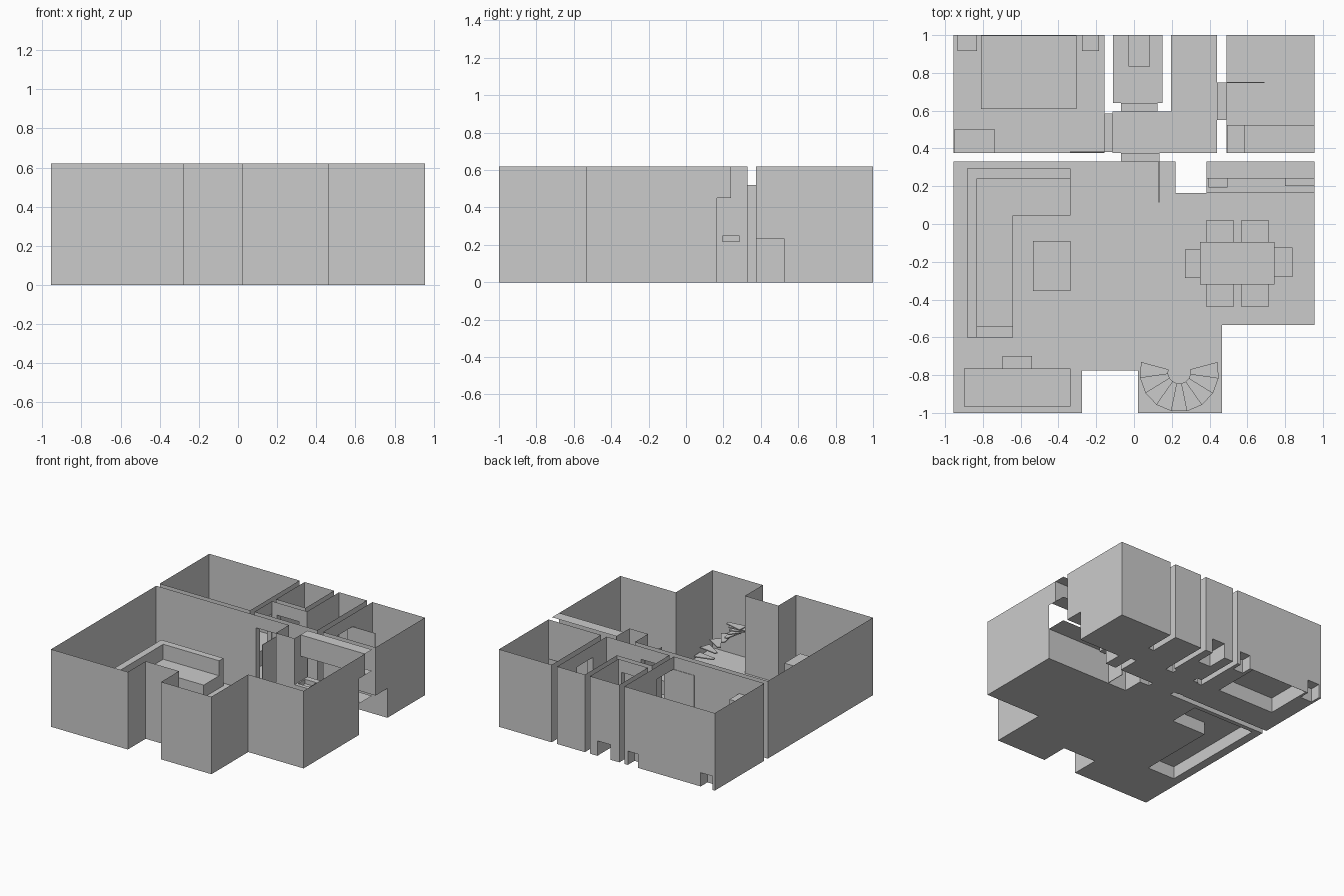
import bpy, bmesh, math
from mathutils import Vector

cube = bpy.data.objects.get("Cube")
if cube:
    bpy.data.objects.remove(cube, do_unlink=True)

H, DOOR = 0.62, 0.52
grey = bpy.data.materials.new("plain_grey")
grey.use_nodes = True
grey.diffuse_color = (0.6, 0.6, 0.6, 1)
grey.node_tree.nodes["Principled BSDF"].inputs["Base Color"].default_value = (0.6, 0.6, 0.6, 1)


def finish(name, bm):
    bmesh.ops.remove_doubles(bm, verts=bm.verts, dist=1e-5)
    mesh = bpy.data.meshes.new(name)
    bm.to_mesh(mesh)
    bm.free()
    mesh.materials.append(grey)
    obj = bpy.data.objects.new(name, mesh)
    bpy.context.collection.objects.link(obj)
    return obj


def block(name, x0, x1, y0, y1, z0, z1, skip=""):
    """Box without the faces named in skip, such as '-z +y'."""
    bm = bmesh.new()
    bmesh.ops.create_cube(bm, size=1)
    gone = []
    for f in bm.faces:
        axis = max(range(3), key=lambda i: abs(f.normal[i]))
        if ("+" if f.normal[axis] > 0 else "-") + "xyz"[axis] in skip.split():
            gone.append(f)
    bmesh.ops.delete(bm, geom=gone, context="FACES")
    lo, hi = Vector((x0, y0, z0)), Vector((x1, y1, z1))
    for v in bm.verts:
        v.co = Vector([lo[i] if v.co[i] < 0 else hi[i] for i in range(3)])
    return finish(name, bm)


openings = []   # 3D boxes that are cut out of walls and floors


def cut(x0, x1, y0, y1, z0, z1):
    openings.append(((x0, y0, z0), (x1, y1, z1)))


def is_cut(p):
    return any(all(lo[i] < p[i] < hi[i] for i in range(3)) for lo, hi in openings)


def panel(bm, us, vs, place, axes, keep=lambda u, v: True):
    """Flat sheet of cells, leaving out those inside an opening."""
    grid = []
    for values, axis in zip((us, vs), axes):
        extra = [b[axis] for o in openings for b in o]
        grid.append(sorted(set(values) | {e for e in extra if min(values) < e < max(values)}))
    for u0, u1 in zip(grid[0], grid[0][1:]):
        for v0, v1 in zip(grid[1], grid[1][1:]):
            u, v = (u0 + u1) / 2, (v0 + v1) / 2
            if keep(u, v) and not is_cut(place(u, v)):
                corners = ((u0, v0), (u1, v0), (u1, v1), (u0, v1))
                bm.faces.new([bm.verts.new(place(a, b)) for a, b in corners])


def inside(outline, x, y):
    odd = False
    for (ax, ay), (bx, by) in zip(outline, outline[1:] + outline[:1]):
        if (ay > y) != (by > y) and x < ax + (y - ay) * (bx - ax) / (by - ay):
            odd = not odd
    return odd


def room(name, outline):
    bm = bmesh.new()
    panel(bm, [p[0] for p in outline], [p[1] for p in outline],
          lambda x, y: (x, y, 0), (0, 1), lambda x, y: inside(outline, x, y))
    finish(name + "_floor", bm)
    bm = bmesh.new()
    for (ax, ay), (bx, by) in zip(outline, outline[1:] + outline[:1]):
        if ax == bx:
            panel(bm, [ay, by], [0, H], lambda y, z, x=ax: (x, y, z), (1, 2))
        else:
            panel(bm, [ax, bx], [0, H], lambda x, z, y=ay: (x, y, z), (0, 2))
    finish(name + "_walls", bm)


def doorway(name, x0, x1, y0, y1, axis):
    """Passage between two rooms with floor, jambs and lintel."""
    dx, dy = (0.02, 0) if axis == "x" else (0, 0.02)
    cut(x0 - dx, x1 + dx, y0 - dy, y1 + dy, 0, DOOR)
    block(name, x0, x1, y0, y1, 0, DOOR, "-%s +%s" % (axis, axis))


def hollow(name, x0, x1, y0, y1, h, skip="", reach=0.02):
    """Furniture raised from the floor, open below and where it meets a wall."""
    gx0 = x0 - reach if "-x" in skip else x0
    gx1 = x1 + reach if "+x" in skip else x1
    gy0 = y0 - reach if "-y" in skip else y0
    gy1 = y1 + reach if "+y" in skip else y1
    cut(gx0, gx1, gy0, gy1, -0.01, h)
    block(name, x0, x1, y0, y1, 0, h, "-z " + skip)


# Doorways and open door leaves
doorway("bedroom_doorway", -0.155, -0.115, 0.38, 0.585, "x")
doorway("small_room_doorway", -0.07, 0.125, 0.595, 0.64, "y")
doorway("living_doorway", -0.07, 0.135, 0.33, 0.375, "y")
doorway("bathroom_doorway", 0.44, 0.49, 0.55, 0.75, "x")
block("living_door", 0.131, 0.135, 0.115, 0.33, 0, DOOR)
block("bedroom_door", -0.34, -0.155, 0.379, 0.383, 0, DOOR)
block("bathroom_door", 0.49, 0.69, 0.747, 0.751, 0, DOOR)

# Bedroom furniture
hollow("left_nightstand", -0.935, -0.83, 0.915, 1, 0.11, "+y")
hollow("right_nightstand", -0.275, -0.185, 0.915, 1, 0.11, "+y")
hollow("bed", -0.81, -0.305, 0.61, 0.998, 0.12)
block("wardrobe", -0.953, -0.735, 0.377, 0.5, 0, 0.48)

# Bathroom fittings
hollow("toilet", -0.03, 0.085, 0.835, 1, 0.12, "+y")
hollow("bathtub", 0.585, 0.955, 0.375, 0.525, 0.235, "+x -y")
block("bath_shelf", 0.492, 0.585, 0.377, 0.525, 0, 0.3)

# Corner sofa
hollow("sofa_long_seat", -0.885, -0.64, -0.6, 0.045, 0.1, "+y", 0)
hollow("sofa_corner_seat", -0.885, -0.64, 0.045, 0.295, 0.1, "-y +x", 0)
hollow("sofa_short_seat", -0.64, -0.335, 0.045, 0.295, 0.1, "-x", 0)
block("sofa_long_back", -0.885, -0.83, -0.6, 0.295, 0.1, 0.22, "-z")
block("sofa_short_back", -0.83, -0.335, 0.24, 0.295, 0.1, 0.22, "-z -x")
block("sofa_arm", -0.83, -0.64, -0.6, -0.54, 0.1, 0.16, "-z -x")

# Living room tables and chairs
block("coffee_table", -0.535, -0.335, -0.355, -0.09, 0, 0.1)
block("desk", -0.9, -0.335, -0.965, -0.765, 0, 0.18)
block("desk_chair", -0.695, -0.54, -0.765, -0.7, 0, 0.11)
block("dining_table", 0.35, 0.745, -0.32, -0.095, 0, 0.19)
for i, x in enumerate((0.385, 0.57)):
    block("front_dining_chair_%d" % i, x, x + 0.142, -0.44, -0.32, 0, 0.11)
    block("back_dining_chair_%d" % i, x, x + 0.142, -0.095, 0.02, 0, 0.11)
block("right_dining_chair", 0.27, 0.35, -0.285, -0.135, 0, 0.11)
block("left_dining_chair", 0.745, 0.84, -0.28, -0.125, 0, 0.11)

# Kitchen: the walls are open behind the units
cut(0.39, 0.97, 0.165, 0.34, -0.01, 0.45)
cut(0.39, 0.97, 0.24, 0.34, 0.45, H + 0.01)
block("kitchen_counter", 0.385, 0.955, 0.165, 0.33, 0, 0.25, "-z +z +x +y -x")
block("wall_cabinet", 0.385, 0.955, 0.24, 0.33, 0.45, H, "+x +y -x")
block("cooker_hood", 0.8, 0.955, 0.2, 0.24, 0.45, 0.49, "+y")
block("sink", 0.395, 0.495, 0.195, 0.285, 0.215, 0.25, "+z")

# Rooms
room("bedroom", [(-0.955, 0.375), (-0.155, 0.375), (-0.155, 1), (-0.955, 1)])
room("small_room", [(-0.11, 0.64), (0.15, 0.64), (0.15, 1), (-0.11, 1)])
room("hall", [(-0.115, 0.375), (0.44, 0.375), (0.44, 1), (0.195, 1),
              (0.195, 0.595), (-0.115, 0.595)])
room("bathroom", [(0.49, 0.375), (0.955, 0.375), (0.955, 1), (0.49, 1)])
room("living_room", [(-0.955, -1), (-0.275, -1), (-0.275, -0.775), (0.02, -0.775),
                     (0.02, -1), (0.465, -1), (0.465, -0.535), (0.955, -0.535),
                     (0.955, 0.33), (0.385, 0.33), (0.385, 0.165), (0.22, 0.165),
                     (0.22, 0.33), (-0.955, 0.33)])

# Worktop with the sink hole
openings.clear()
cut(0.395, 0.495, 0.195, 0.285, 0.2, 0.3)
bm = bmesh.new()
panel(bm, [0.385, 0.955], [0.165, 0.33], lambda x, y: (x, y, 0.25), (0, 1))
finish("worktop", bm)

# Spiral stair treads rising from the model's left to its right
steps = 9
for i in range(steps):
    a0 = math.radians(15 - 210 * i / steps)
    a1 = math.radians(15 - 210 * (i + 1) / steps)
    z = 0.04 * (i + 1)
    bm = bmesh.new()
    ring = [(0.06, a0), (0.06, a1), (0.21, a1), (0.21, a0)]
    face = bm.faces.new([bm.verts.new((0.24 + r * math.cos(a), -0.785 + r * math.sin(a), z))
                         for r, a in ring])
    extruded = bmesh.ops.extrude_face_region(bm, geom=[face], use_keep_orig=True)
    for v in extruded["geom"]:
        if isinstance(v, bmesh.types.BMVert):
            v.co.z -= 0.008
    bmesh.ops.recalc_face_normals(bm, faces=bm.faces)
    finish("stair_tread_%d" % i, bm)
